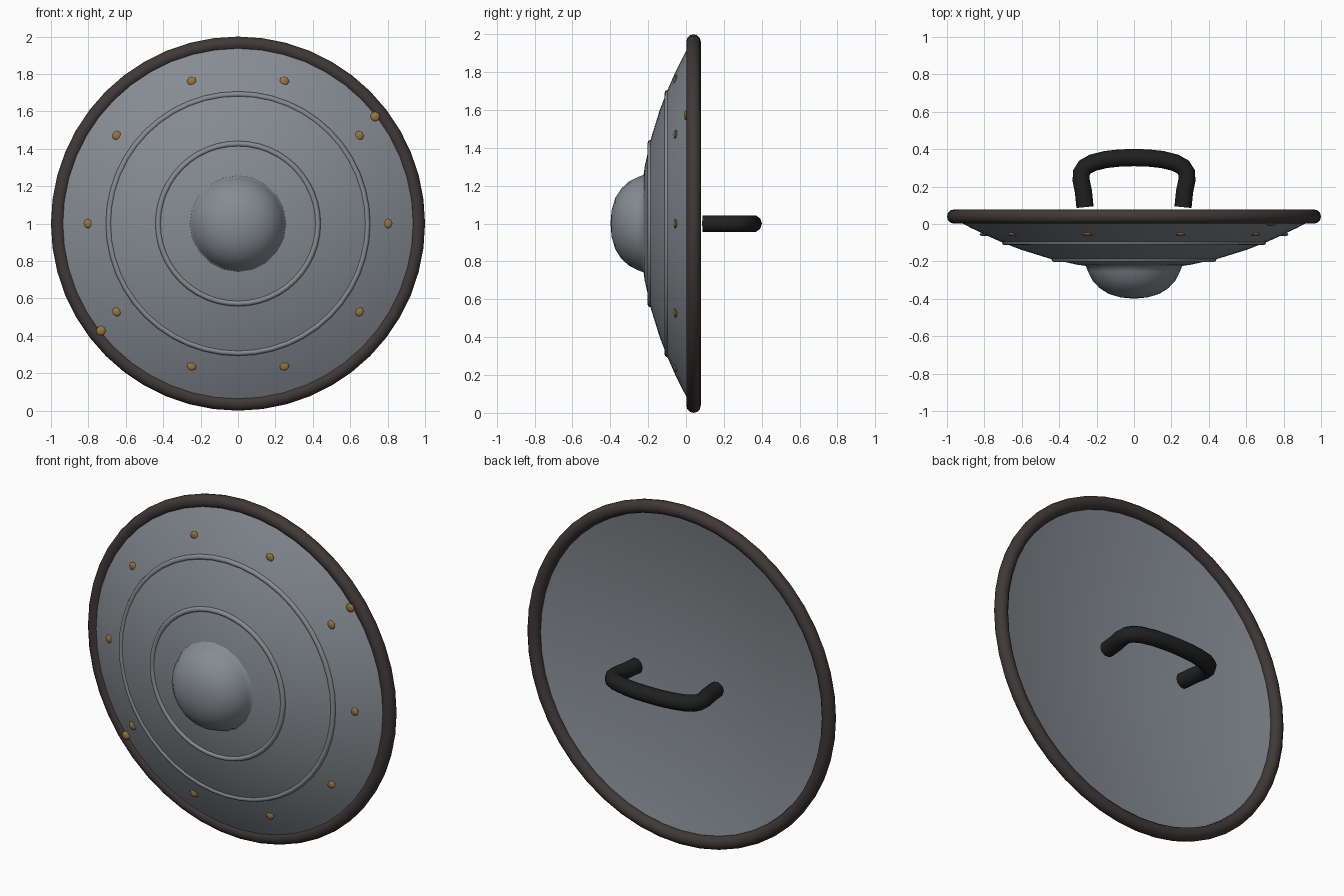
import bpy, bmesh, math
from mathutils import Vector

if "Cube" in bpy.data.objects:
    bpy.data.objects.remove(bpy.data.objects["Cube"])


def material(name, rgb):
    m = bpy.data.materials.new(name)
    m.diffuse_color = (*rgb, 1)
    m.use_nodes = True
    m.node_tree.nodes["Principled BSDF"].inputs["Base Color"].default_value = m.diffuse_color
    return m


STEEL = material("steel grey", (0.235, 0.262, 0.287))
BAND = material("band grey", (0.25, 0.265, 0.28))
LEATHER = material("dark brown", (0.050, 0.040, 0.038))
BLACK = material("black grip", (0.014, 0.014, 0.014))
BRONZE = material("bronze", (0.32, 0.18, 0.05))


def finish(name, bm, mat, angle=40):
    bmesh.ops.recalc_face_normals(bm, faces=bm.faces)
    me = bpy.data.meshes.new(name)
    bm.to_mesh(me)
    bm.free()
    ob = bpy.data.objects.new(name, me)
    bpy.context.collection.objects.link(ob)
    me.materials.append(mat)
    bpy.ops.object.select_all(action='DESELECT')
    ob.select_set(True)
    bpy.context.view_layer.objects.active = ob
    bpy.ops.object.shade_smooth_by_angle(angle=math.radians(angle))
    return ob


def lathe(name, profile, mat, sides, closed=False, angle=40):
    """Spin (radius, y) points round the y axis through z = 1."""
    bm = bmesh.new()
    pts = list(profile) + ([profile[0]] if closed else [])
    vs = [bm.verts.new((r, y, 1)) for r, y in pts]
    edges = [bm.edges.new(p) for p in zip(vs, vs[1:])]
    bmesh.ops.spin(bm, geom=vs + edges, cent=(0, 0, 1), axis=(0, 1, 0),
                   angle=math.tau, steps=sides, use_duplicate=False)
    bmesh.ops.remove_doubles(bm, verts=bm.verts, dist=1e-4)
    return finish(name, bm, mat, angle)


def ring(name, major, y, minor, mat, sides, tube):
    prof = [(major + minor * math.cos(math.tau * i / tube),
             y + minor * math.sin(math.tau * i / tube)) for i in range(tube)]
    return lathe(name, prof, mat, sides, closed=True, angle=60)


# domed plate with a conical hollow back
front = [(r, -0.245 + 0.295 * r * r)
         for r in (0, 0.15, 0.3, 0.45, 0.6, 0.7, 0.8, 0.88, 0.945)]
lathe("shield_plate", front + [(0.95, 0.04), (0, -0.15)], STEEL, 48)

# rim and raised bands
ring("rim", 0.962, 0.04, 0.038, LEATHER, 48, 12)
ring("outer_band", 0.692, -0.098, 0.015, BAND, 48, 8)
ring("inner_band", 0.427, -0.188, 0.015, BAND, 48, 8)

# central boss with flange
lathe("boss", [(0.3, -0.19), (0.3, -0.213), (0.258, -0.222), (0.246, -0.255),
               (0.222, -0.302), (0.185, -0.342), (0.135, -0.374),
               (0.07, -0.393), (0, -0.399)], STEEL, 20, angle=70)


# rivets: ten round the plate, two tucked against the rim
def rivet(name, r, deg, y):
    bm = bmesh.new()
    bmesh.ops.create_uvsphere(bm, u_segments=8, v_segments=6, radius=0.026)
    a = math.radians(deg)
    for v in bm.verts:
        v.co = Vector((v.co.x + r * math.cos(a), v.co.z * 0.4 + y,
                       1 + v.co.y + r * math.sin(a)))
    finish(name, bm, BRONZE, 60)


for i in range(10):
    rivet(f"rivet_{i}", 0.8, 36 * i, -0.055)
for i, deg in enumerate((38, 218)):
    rivet(f"rim_rivet_{i}", 0.93, deg, 0.0)

# grip on the back: swept tube
half = [(0.262, 0.09), (0.27, 0.17), (0.283, 0.235), (0.281, 0.275),
        (0.262, 0.305), (0.22, 0.328), (0.15, 0.345), (0.075, 0.353)]
path = [(-x, y) for x, y in half] + [(0, 0.355)] + half[::-1]
cu = bpy.data.curves.new("grip_path", 'CURVE')
cu.dimensions = '3D'
cu.bevel_depth = 0.046
cu.bevel_resolution = 3
cu.use_fill_caps = True
sp = cu.splines.new('POLY')
sp.points.add(len(path) - 1)
for p, (x, y) in zip(sp.points, path):
    p.co = (x, y, 1, 1)
tmp = bpy.data.objects.new("grip_path", cu)
bpy.context.collection.objects.link(tmp)
bpy.context.view_layer.update()
bm = bmesh.new()
bm.from_mesh(tmp.to_mesh())
tmp.to_mesh_clear()
bpy.data.objects.remove(tmp)
bmesh.ops.remove_doubles(bm, verts=bm.verts, dist=1e-5)
finish("grip", bm, BLACK, 50)
